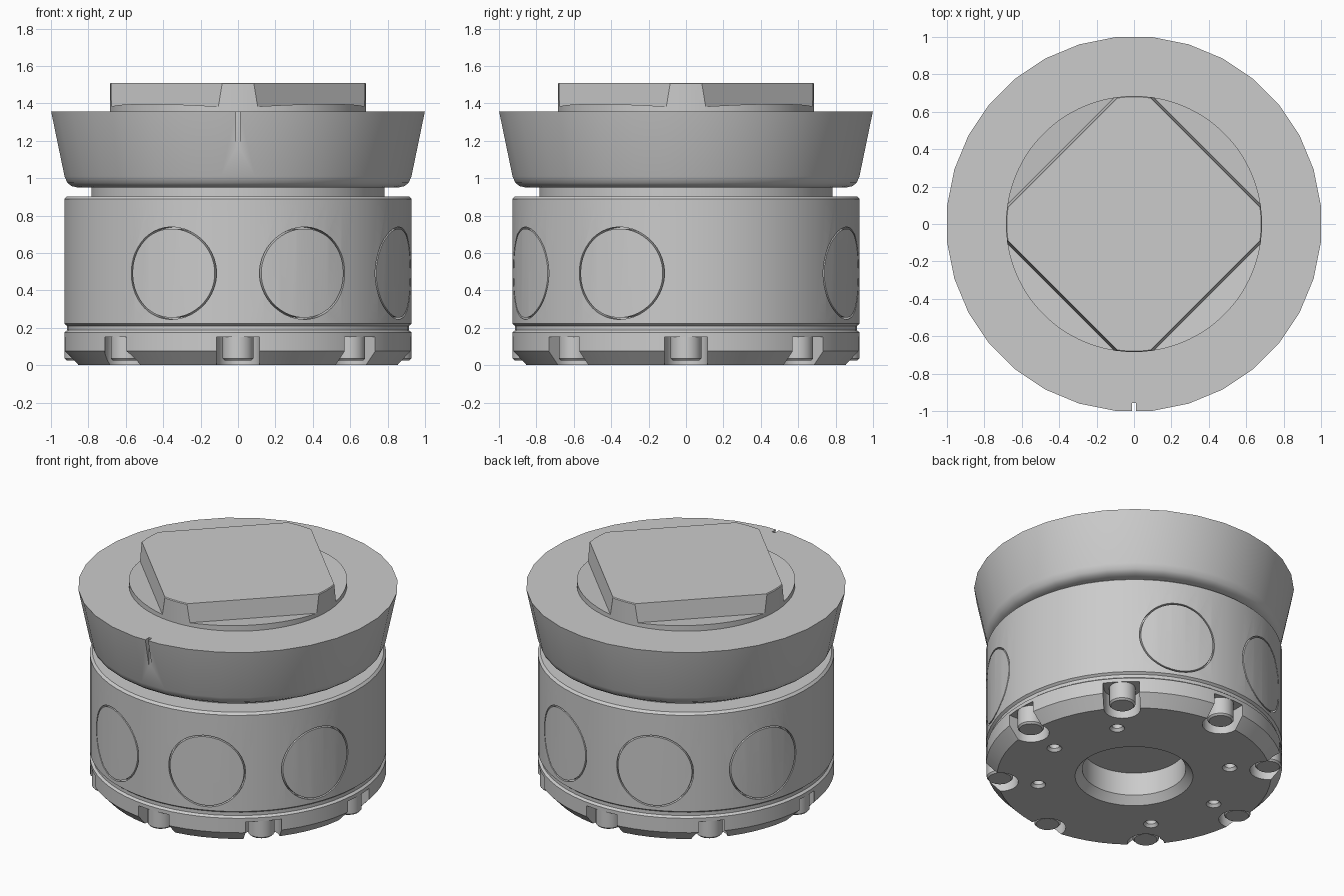
import bpy, bmesh
from math import sin, cos, pi, radians
from mathutils import Matrix

if "Cube" in bpy.data.objects:
    bpy.data.objects.remove(bpy.data.objects["Cube"])


def finish(name, bm, matrix=None):
    if matrix:
        bm.transform(matrix)
    bmesh.ops.recalc_face_normals(bm, faces=bm.faces)
    mesh = bpy.data.meshes.new(name)
    bm.to_mesh(mesh)
    bm.free()
    ob = bpy.data.objects.new(name, mesh)
    bpy.context.collection.objects.link(ob)
    return ob


def lathe(name, profile, n=64, tube=False, matrix=None):
    """Revolve (radius, z) points about z; tube closes the profile, otherwise ends are capped."""
    bm = bmesh.new()
    rings = [[bm.verts.new((r * cos((i + .5) * 2 * pi / n), r * sin((i + .5) * 2 * pi / n), z))
              for i in range(n)] for r, z in profile]
    pairs = list(zip(rings, rings[1:]))
    if tube:
        pairs.append((rings[-1], rings[0]))
    else:
        bm.faces.new(rings[0])
        bm.faces.new(rings[-1])
    for a, b in pairs:
        for i in range(n):
            j = (i + 1) % n
            bm.faces.new((a[i], a[j], b[j], b[i]))
    return finish(name, bm, matrix)


def box(name, lo, hi, matrix=None):
    bm = bmesh.new()
    bmesh.ops.create_cube(bm, size=1)
    for v in bm.verts:
        v.co = [(a + b) / 2 + c * (b - a) for a, b, c in zip(lo, hi, v.co)]
    return finish(name, bm, matrix)


def select(ob):
    bpy.ops.object.select_all(action='DESELECT')
    ob.select_set(True)
    bpy.context.view_layer.objects.active = ob


def cut(ob, cutters):
    for c in cutters:
        select(ob)
        mod = ob.modifiers.new("cut", 'BOOLEAN')
        mod.operation = 'DIFFERENCE'
        mod.solver = 'EXACT'
        mod.object = c
        bpy.ops.object.modifier_apply(modifier=mod.name)
        bpy.data.objects.remove(c)


def smooth(ob):
    select(ob)
    bpy.ops.object.shade_smooth_by_angle(angle=radians(30))


def turn(deg):
    return Matrix.Rotation(radians(deg), 4, 'Z')


# Base plate with central bore, chamfered rim and a seam groove on top
base = lathe("base_plate", [(.325, .21), (.325, .05), (.37, 0), (.86, 0), (.93, .075),
                            (.93, .175), (.915, .187), (.915, .21)], tube=True)
cutters = []
for k in range(8):
    # Round-ended notch for each bolt
    slot = turn(45 * k)
    cutters.append(lathe("notch_cutter", [(.115, -.1), (.115, .15)], 32,
                         matrix=slot @ Matrix.Translation((.845, 0, 0))))
    cutters.append(box("notch_cutter", (.845, -.115, -.1), (1.1, .115, .15), slot))
for a in (-5, 40, 130, 175, 220, 310):
    # Small screw holes underneath, countersunk
    cutters.append(lathe("hole_cutter", [(.055, -.01), (.033, .018), (.033, .1)], 20,
                         matrix=turn(a) @ Matrix.Translation((.61, 0, 0))))
cut(base, cutters)
smooth(base)

# Bolts standing in the notches
for k in range(8):
    smooth(lathe(f"bolt_{k + 1}", [(.072, .025), (.083, .036), (.083, .155)], 24,
                 matrix=turn(45 * k) @ Matrix.Translation((.845, 0, 0))))

# Drum body with six circular outlines cut in its side
body = lathe("drum_body", [(.915, .21), (.93, .222), (.93, .888), (.915, .903)])
grooves = []
for a in (-22.5, -67.5, -112.5, 67.5, 112.5, 157.5):
    m = turn(a) @ Matrix.Translation((0, 0, .492)) @ Matrix.Rotation(pi / 2, 4, 'Y')
    grooves.append(lathe("groove_cutter", [(.238, .87), (.247, .87), (.247, 1.1), (.238, 1.1)],
                         48, tube=True, matrix=m))
cut(body, grooves)
smooth(body)

# Neck
smooth(lathe("neck", [(.785, .89), (.785, .97)]))

# Flared collar with a rounded lower edge and index slot at the front
collar = lathe("flared_collar", [(.86, .95), (.893, .957), (.917, .975), (.932, 1.01),
                                 (1.004, 1.357)], 32)
cut(collar, [box("slot_cutter", (-.011, -1.1, 1.15), (.011, -.958, 1.45))])
smooth(collar)

# Round boss cut to a square key with short arc corners
key = lathe("square_key", [(.685, 1.34), (.685, 1.505), (.68, 1.51)])
tilt = Matrix.Translation((.553, 0, 1.383)) @ Matrix.Rotation(radians(-6), 4, 'Y')
cut(key, [box("flat_cutter", (0, -.7, 0), (.6, .7, .6), turn(45 + 90 * k) @ tilt)
          for k in range(4)])
smooth(key)
